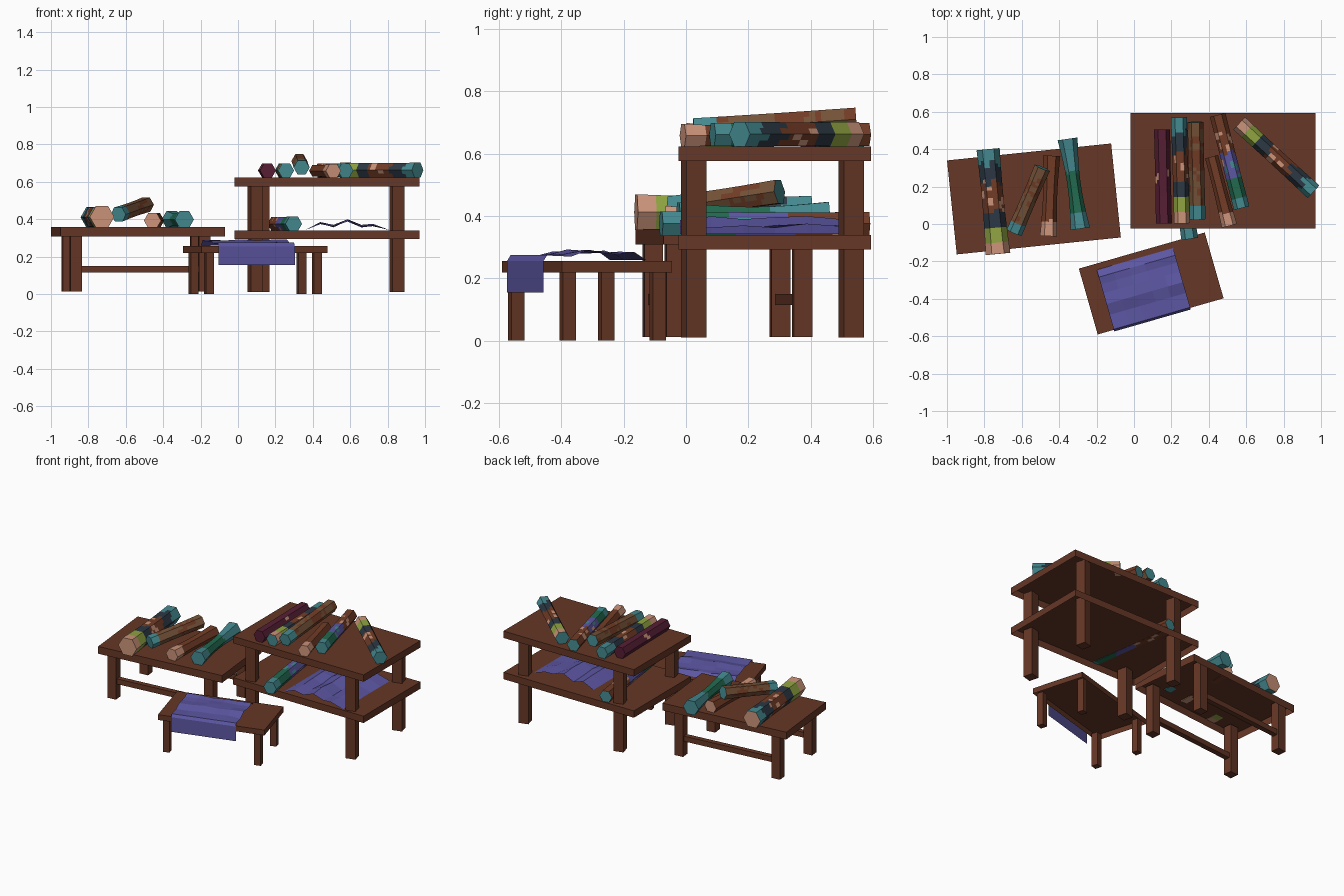
import bpy, bmesh, math, random
from mathutils import Vector, Matrix

if "Cube" in bpy.data.objects:
    bpy.data.objects.remove(bpy.data.objects["Cube"])

random.seed(4)

# ---- flat colours (given as sRGB, stored linear) ----
def lin(c):
    c /= 255
    return c / 12.92 if c <= 0.04045 else ((c + 0.055) / 1.055) ** 2.4

PALETTE = {
    "wood": (102, 55, 38), "rust": (114, 60, 38), "pink": (204, 148, 122),
    "teal": (68, 138, 144), "slate": (44, 56, 68), "tan": (116, 82, 56),
    "lime": (144, 164, 66), "green": (34, 106, 80), "maroon": (86, 30, 52),
    "violet": (92, 86, 162),
}
MATS = {}
for name, rgb in PALETTE.items():
    MATS[name] = bpy.data.materials.new(name)
    MATS[name].diffuse_color = (*[lin(c) for c in rgb], 1)
INDEX = {n: i for i, n in enumerate(PALETTE)}


def make(name, bm, mats, matrix=Matrix()):
    me = bpy.data.meshes.new(name)
    bm.to_mesh(me)
    bm.free()
    for m in mats:
        me.materials.append(MATS[m])
    ob = bpy.data.objects.new(name, me)
    ob.matrix_world = matrix
    bpy.context.collection.objects.link(ob)
    return ob


# ---- timber: plain box, boards are left open underneath ----
def box(name, centre, size, frame=Matrix(), spin=0, hollow=False):
    bm = bmesh.new()
    bmesh.ops.create_cube(bm, size=1)
    if hollow:
        low = min(bm.faces, key=lambda f: f.calc_center_median().z)
        bmesh.ops.delete(bm, geom=[low], context='FACES_ONLY')
    bmesh.ops.transform(bm, verts=bm.verts, matrix=Matrix.Translation(centre)
                        @ Matrix.Rotation(spin, 4, 'Z') @ Matrix.Diagonal((*size, 1)))
    make(name, bm, ["wood"], frame)


def frame_at(x, y, deg):
    return Matrix.Translation((x, y, 0)) @ Matrix.Rotation(math.radians(deg), 4, 'Z')


# left table with two long stretchers
A = frame_at(-0.535, 0.134, 5.9)
box("left_table_top", (0, 0, 0.333), (0.882, 0.505, 0.05), A, hollow=True)
for y in (-0.205, 0.205):
    for x in (-0.355, 0.335):
        box("left_table_leg", (x, y, 0.18), (0.062, 0.06, 0.336), A)
    box("left_table_stretcher", (-0.01, y, 0.132), (0.64, 0.035, 0.036), A)

# two-tier table
for name, z in (("upper_board", 0.599), ("lower_shelf", 0.316)):
    box(name, (0.475, 0.285, z), (0.99, 0.618, 0.047), hollow=True)
for x, y in ((0.092, 0.025), (0.128, 0.53), (0.85, 0.025), (0.85, 0.53)):
    box("tier_table_leg", (x, y, 0.305), (0.066, 0.066, 0.59), spin=math.radians(15))

# small bench
C = frame_at(0.092, -0.318, 16)
box("bench_top", (0, 0, 0.237), (0.70, 0.366, 0.037), C, hollow=True)
for x in (-0.3, 0.3):
    for y in (-0.15, 0.15):
        box("bench_leg", (x, y, 0.115), (0.043, 0.043, 0.23), C)


# ---- cloth: a folded profile swept sideways ----
def cloth(name, profile, sweep, swept_x, frame=Matrix(), jitter=0.0):
    bm = bmesh.new()
    rows = []
    for s in sweep:
        row = []
        for a, z, wave in profile:
            z += random.uniform(-jitter, jitter) * wave
            row.append(bm.verts.new((s, a, z) if swept_x else (a, s, z)))
        rows.append(row)
    for r, q in zip(rows, rows[1:]):
        for i in range(len(r) - 1):
            bm.faces.new((r[i], q[i], q[i + 1], r[i + 1]))
    bmesh.ops.recalc_face_normals(bm, faces=bm.faces)
    if sum(f.normal.z for f in bm.faces) < 0:
        bmesh.ops.reverse_faces(bm, faces=bm.faces)
    make(name, bm, ["violet"], frame)


cloth("bench_cloth",
      [(-0.192, 0.155, 0), (-0.192, 0.255, 0), (-0.18, 0.274, 0), (-0.10, 0.274, 1),
       (-0.04, 0.29, 1), (0.02, 0.282, 1), (0.07, 0.277, 1), (0.11, 0.285, 1), (0.15, 0.259, 0)],
      [-0.26 + 0.425 * i / 5 for i in range(6)], True, C, 0.005)
cloth("shelf_cloth",
      [(0.36, 0.342, 0), (0.44, 0.378, 1), (0.51, 0.362, 1), (0.585, 0.392, 1),
       (0.66, 0.362, 1), (0.72, 0.37, 1), (0.81, 0.342, 0)],
      [-0.02 + 0.51 * i / 5 for i in range(6)], False, Matrix(), 0.008)

# ---- six-sided rolls; bands are (end along roll, colour, raggedness, fleck colour) ----
DESIGNS = {
    "slate": [(.11, "pink", 0, 0), (.25, "lime", 0, 0), (.40, "slate", .02, 0),
              (.68, "rust", .05, "pink"), (.86, "slate", .05, 0), (1, "teal", 0, 0)],
    "tan": [(.14, "teal", 0, 0), (.55, "tan", .06, "rust"), (.75, "rust", .06, "tan"),
            (1, "tan", 0, "rust")],
    "brown": [(.19, "pink", .01, 0), (1, "rust", 0, 0)],
    "green": [(.17, "teal", .01, 0), (.62, "green", .03, 0), (1, "teal", 0, 0)],
    "violet": [(.09, "teal", 0, 0), (.33, "green", .02, 0), (.48, "violet", .05, "teal"),
               (.62, "violet", .05, "pink"), (.85, "rust", .03, "pink"), (1, "rust", 0, 0)],
    "maroon": [(.4, "maroon", .02, 0), (.62, "maroon", .02, "pink"), (1, "maroon", 0, 0)],
}


def roll(name, p, q, radii, design, cap):
    p, q = Vector(p), Vector(q)
    axis = (q - p).normalized()
    side = axis.cross(Vector((0, 0, 1))).normalized()
    up = side.cross(axis)
    hexa = [(math.cos(k * math.pi / 3), math.sin(k * math.pi / 3)) for k in range(6)]
    ring = []                       # hexagon with a midpoint on every edge
    for k in range(6):
        (a, b), (c, d) = hexa[k], hexa[(k + 1) % 6]
        ring += [(a, b), ((a + c) / 2, (b + d) / 2)]
    n, bands = 28, DESIGNS[design]
    bm = bmesh.new()
    rows = []
    for i in range(n + 1):
        t = i / n
        r = (radii[0] * (1 - t) + radii[2] * t
             + (radii[1] - (radii[0] + radii[2]) / 2) * math.sin(math.pi * t))
        c = p.lerp(q, t)
        rows.append([bm.verts.new(c + side * a * r + up * b * r) for a, b in ring])
    for j in range(12):
        wob = random.uniform(-1, 1)
        fleck = 0
        for i in range(n):
            t = (i + 0.5) / n
            band = next((b for b in bands if t < b[0] + wob * b[2]), bands[-1])
            fleck = fleck - 1 if fleck > 0 else (2 if random.random() < 0.1 else 0)
            f = bm.faces.new((rows[i][j], rows[i][(j + 1) % 12],
                              rows[i + 1][(j + 1) % 12], rows[i + 1][j]))
            f.material_index = INDEX[band[3] if band[3] and fleck else band[1]]
    for row in (rows[0], rows[-1]):
        bm.faces.new(row).material_index = INDEX[cap]
    bmesh.ops.recalc_face_normals(bm, faces=bm.faces)
    make(name, bm, list(PALETTE))


S = (.043, .042, .043)
# rolls on the left table
roll("wide_slate_roll", (-.727, -.16, .412), (-.78, .40, .41), (.066, .058, .062), "slate", "pink")
roll("leaning_tan_roll", (-.64, -.045, .425), (-.49, .30, .478), (.044, .041, .044), "tan", "teal")
roll("short_brown_roll", (-.457, -.065, .392), (-.44, .365, .392), (.046, .038, .046), "brown", "pink")
roll("green_roll", (-.287, -.025, .398), (-.355, .455, .398), (.052, .036, .054), "green", "teal")
# rolls on the upper board
roll("maroon_roll", (.16, .003, .66), (.15, .505, .66), S, "maroon", "maroon")
roll("slate_roll", (.257, .003, .66), (.24, .57, .66), S, "slate", "teal")
roll("raised_tan_roll", (.34, .025, .676), (.328, .545, .71), S, "tan", "teal")
roll("brown_roll", (.51, -.01, .658), (.415, .36, .658), (.042, .036, .036), "brown", "pink")
roll("violet_roll", (.575, .085, .661), (.447, .583, .661), S, "violet", "teal")
roll("angled_slate_roll", (.562, .538, .662), (.96, .172, .662), (.046, .044, .046), "slate", "teal")
# roll on the lower shelf
roll("shelf_violet_roll", (.298, -.08, .375), (.20, .585, .375), (.045, .042, .043), "violet", "teal")

for m in bpy.data.materials:
    if m.users and not m.is_grease_pencil:
        m.use_nodes = True
        m.node_tree.nodes["Principled BSDF"].inputs["Base Color"].default_value = m.diffuse_color
